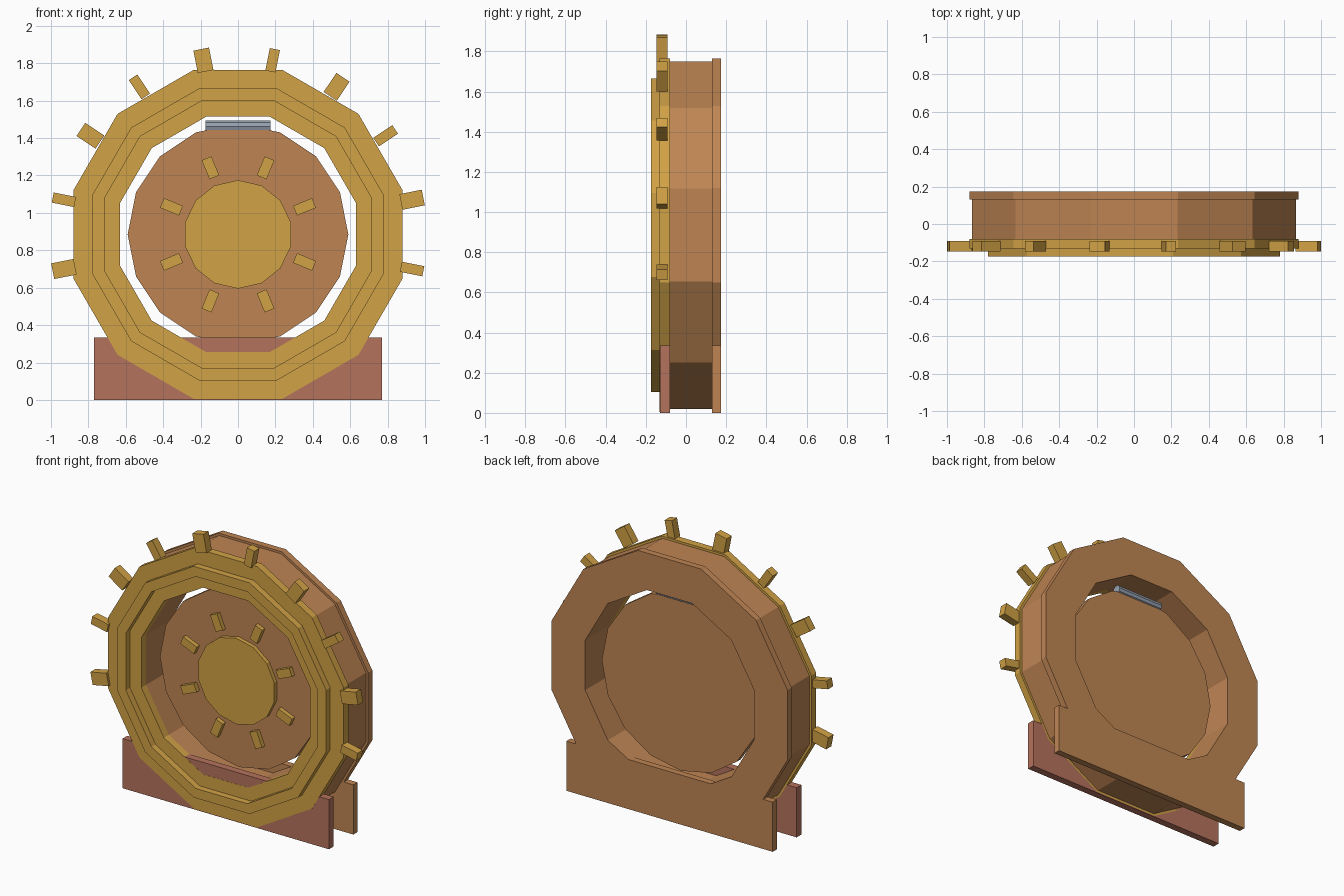
import bpy, bmesh, math
from mathutils import Matrix

if "Cube" in bpy.data.objects:
    bpy.data.objects.remove(bpy.data.objects["Cube"])

CZ = 0.885  # height of the wheel axis


def material(name, rgb):
    m = bpy.data.materials.new(name)
    m.diffuse_color = (*rgb, 1)
    m.use_nodes = True
    m.node_tree.nodes["Principled BSDF"].inputs["Base Color"].default_value = m.diffuse_color
    return m


GOLD = material("gold", (0.64, 0.36, 0.06))
BROWN = material("copper_brown", (0.52, 0.235, 0.088))
RED = material("red_brown", (0.46, 0.17, 0.108))
GREY = material("steel_grey", (0.30, 0.35, 0.43))


def finish(name, bm, mat):
    bmesh.ops.recalc_face_normals(bm, faces=bm.faces)
    me = bpy.data.meshes.new(name)
    bm.to_mesh(me)
    bm.free()
    me.materials.append(mat)
    ob = bpy.data.objects.new(name, me)
    bpy.context.collection.objects.link(ob)
    return ob


def circle(bm, r, n, start, y):
    pts = [start + 2 * math.pi * i / n for i in range(n)]
    return [bm.verts.new((r * math.cos(a), y, CZ + r * math.sin(a))) for a in pts]


def disc(name, r, n, start, y0, y1, mat):
    bm = bmesh.new()
    a, b = circle(bm, r, n, start, y0), circle(bm, r, n, start, y1)
    bm.faces.new(a)
    bm.faces.new(b)
    for i in range(n):
        j = (i + 1) % n
        bm.faces.new((a[i], a[j], b[j], b[i]))
    return finish(name, bm, mat)


def ring(name, inner, outer, y0, y1, mat, n=12):
    """Twelve-sided ring, flat side up; inner and outer measured to the flats."""
    k, s = 1 / math.cos(math.pi / n), math.pi / n
    bm = bmesh.new()
    loops = [circle(bm, r * k, n, s, y)
             for r, y in ((inner, y0), (outer, y0), (outer, y1), (inner, y1))]
    for p in range(4):
        a, b = loops[p], loops[(p + 1) % 4]
        for i in range(n):
            j = (i + 1) % n
            bm.faces.new((a[i], a[j], b[j], b[i]))
    return finish(name, bm, mat)


def box(name, x0, x1, y0, y1, z0, z1, mat, angle=None):
    """Box; with an angle, x is the distance from the wheel axis."""
    bm = bmesh.new()
    m = Matrix.Translation(((x0 + x1) / 2, (y0 + y1) / 2, (z0 + z1) / 2)) \
        @ Matrix.Diagonal((x1 - x0, y1 - y0, z1 - z0, 1))
    if angle is not None:
        m = Matrix.Translation((0, 0, CZ)) @ Matrix.Rotation(-angle, 4, 'Y') @ m
    bmesh.ops.create_cube(bm, size=1, matrix=m)
    return finish(name, bm, mat)


# Frame: front rim, raised band, barrel and back rim
ring("front_rim", 0.63, 0.88, -0.131, -0.08, GOLD)
ring("raised_band", 0.715, 0.78, -0.175, -0.131, GOLD)
ring("barrel", 0.63, 0.865, -0.08, 0.13, BROWN)
ring("back_rim", 0.63, 0.88, 0.13, 0.175, BROWN)

# Base plates
box("front_base", -0.77, 0.77, -0.13, -0.08, 0, 0.335, RED)
box("back_base", -0.77, 0.77, 0.13, 0.175, 0, 0.335, BROWN)

# Prongs round the top, wide and narrow in turn
for i in range(10):
    h = 0.0425 if i % 2 else 0.0275
    box(f"prong_{i + 1}", 0.888, 1.01, -0.147, -0.092, -h, h, GOLD,
        math.radians(-11.25 + 22.5 * i))

# Door with hub and eight clasps
disc("door", 0.59, 16, 0, 0.01, 0.055, BROWN)
disc("door_hub", 0.29, 14, math.pi / 2, -0.018, 0.012, GOLD)
for i in range(8):
    box(f"clasp_{i + 1}", 0.33, 0.44, -0.02, 0.012, -0.028, 0.028, GOLD,
        math.radians(22.5 + 45 * i))

# Hinge rod above the door
bm = bmesh.new()
bmesh.ops.create_cone(bm, cap_ends=True, segments=10, radius1=0.033, radius2=0.033, depth=0.35,
                      matrix=Matrix.Translation((0, 0.035, 1.463)) @ Matrix.Rotation(math.pi / 2, 4, 'Y'))
finish("hinge", bm, GREY)
